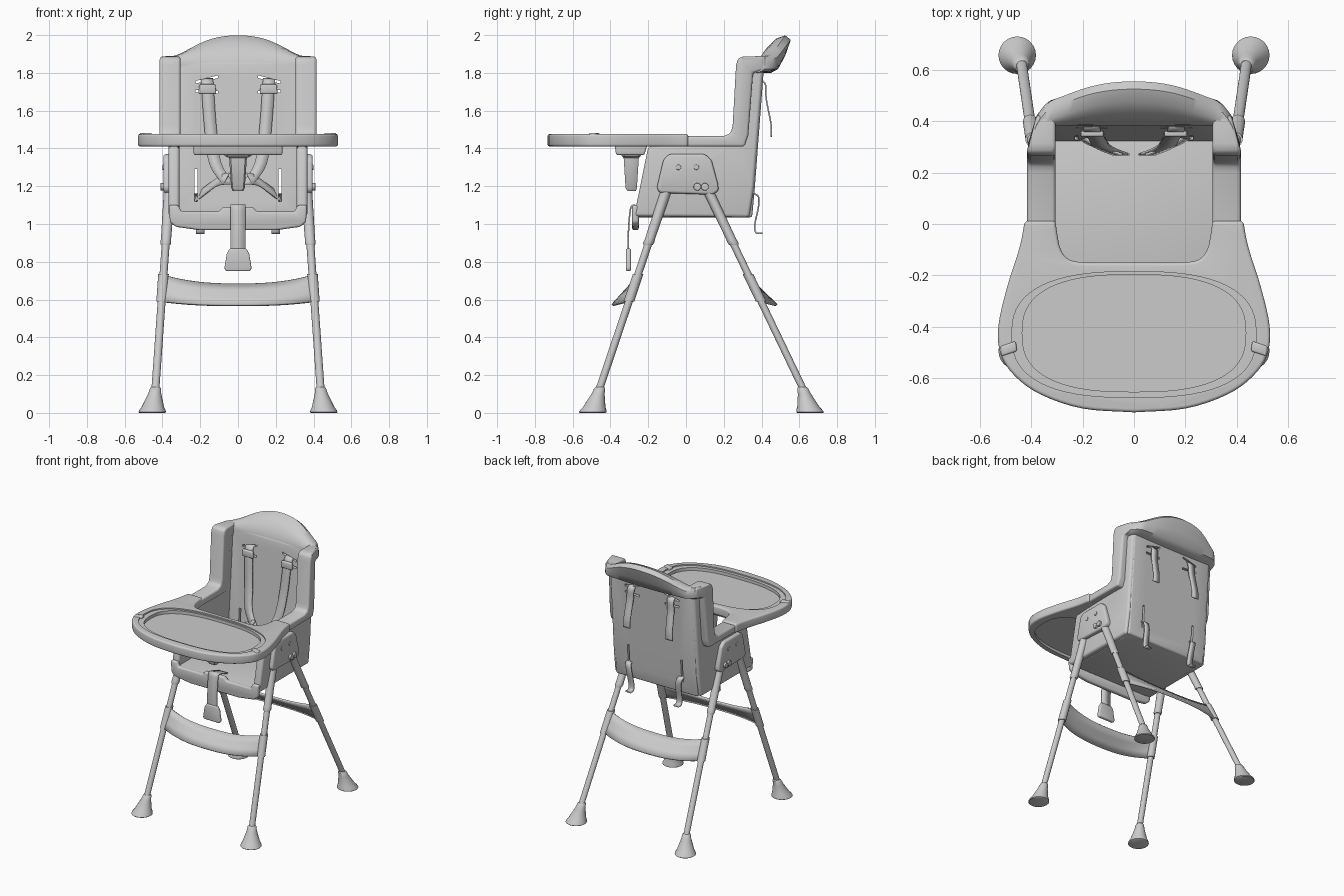
import bpy, bmesh, math
from mathutils import Vector

if "Cube" in bpy.data.objects:
    bpy.data.objects.remove(bpy.data.objects["Cube"])


def finish(name, bm):
    bmesh.ops.recalc_face_normals(bm, faces=bm.faces[:])
    me = bpy.data.meshes.new(name)
    bm.to_mesh(me)
    bm.free()
    ob = bpy.data.objects.new(name, me)
    bpy.context.collection.objects.link(ob)
    return ob


def smooth(pts, n=5):
    """Catmull-Rom curve through the points."""
    p = [Vector(q) for q in pts]
    p = [2 * p[0] - p[1]] + p + [2 * p[-1] - p[-2]]
    out = []
    for i in range(1, len(p) - 2):
        a, b, c, d = p[i - 1:i + 3]
        for k in range(n):
            t = k / n
            out.append(.5 * (2 * b + (c - a) * t + (2 * a - 5 * b + 4 * c - d) * t * t
                             + (3 * b - a - 3 * c + d) * t ** 3))
    return out + [p[-2]]


def prism(name, pts, axis, lo, hi, bevel=0, seg=3, taper=None):
    """Extrude a 2D outline along an axis and round its sharp edges."""
    place = {'x': lambda p, h: (h, p[0], p[1]), 'y': lambda p, h: (p[0], h, p[1]),
             'z': lambda p, h: (p[0], p[1], h)}[axis]
    bm = bmesh.new()
    a = [bm.verts.new(place(p, lo)) for p in pts]
    b = [bm.verts.new(place(p, hi)) for p in pts]
    bm.faces.new(a)
    bm.faces.new(b)
    for i in range(len(a)):
        j = (i + 1) % len(a)
        bm.faces.new((a[i], a[j], b[j], b[i]))
    if taper:  # pull the outer face inwards towards the back
        for v in b:
            v.co.x -= math.copysign(max(0, v.co.y - taper[0]) * taper[1], v.co.x)
    bmesh.ops.recalc_face_normals(bm, faces=bm.faces[:])
    if bevel:
        edges = [e for e in bm.edges if e.calc_face_angle(0) > .45]
        bmesh.ops.bevel(bm, geom=edges, offset=bevel, segments=seg, profile=.5,
                        affect='EDGES', clamp_overlap=True)
    return finish(name, bm)


def loft(name, rings):
    bm = bmesh.new()
    vs = [[bm.verts.new(p) for p in r] for r in rings]
    n = len(vs[0])
    for a, b in zip(vs, vs[1:]):
        for i in range(n):
            j = (i + 1) % n
            bm.faces.new((a[i], a[j], b[j], b[i]))
    bm.faces.new(vs[0])
    bm.faces.new(vs[-1])
    return finish(name, bm)


def circle(c, r, n=20):
    return [(c[0] + r * math.cos(2 * math.pi * i / n), c[1] + r * math.sin(2 * math.pi * i / n), c[2])
            for i in range(n)]


def sheet(name, rows, thick):
    bm = bmesh.new()
    vs = [[bm.verts.new(p) for p in r] for r in rows]
    for a, b in zip(vs, vs[1:]):
        for i in range(len(a) - 1):
            bm.faces.new((a[i], a[i + 1], b[i + 1], b[i]))
    ob = finish(name, bm)
    m = ob.modifiers.new("thickness", 'SOLIDIFY')
    m.thickness, m.offset = thick, 0
    return ob


def strap(name, pts, width, side=(1, 0, 0)):
    w = Vector(side).normalized() * width / 2
    return sheet(name, [(p - w, p + w) for p in smooth(pts)], .008)


def cut(ob, cutter):
    m = ob.modifiers.new("cut", 'BOOLEAN')
    m.object, m.operation, m.solver = cutter, 'DIFFERENCE', 'EXACT'
    bpy.context.view_layer.objects.active = ob
    bpy.ops.object.modifier_apply(modifier=m.name)
    bpy.data.objects.remove(cutter)


def oval(cx, cy, a, b, n=64, e=2.6):
    ang = [2 * math.pi * i / n for i in range(n)]
    f = lambda v: math.copysign(abs(v) ** (2 / e), v)
    return [(cx + a * f(math.cos(t)), cy + b * f(math.sin(t))) for t in ang]


# Seat floor, front lip and backrest
prism("seat_floor", [(-.27, 1.035), (-.27, 1.065), (.34, 1.065), (.34, 1.035)], 'x', -.33, .33, .01)
half = [(.08, 1.09), (.1, 1.065), (.3, 1.065), (.315, 1.1), (.366, 1.1), (.36, 1.01), (.33, .985), (.2, .967)]
prism("seat_front_lip", half + [(-x, z) for x, z in reversed(half)], 'y', -.285, -.25, .012)
back = prism("backrest", [(.32, 1.035), (.35, 1.035), (.365, 1.2), (.415, 1.86), (.385, 1.86), (.335, 1.2)],
             'x', -.34, .34, .013)
for s in (1, -1):
    for z, tilt in ((1.765, -.25), (1.70, .05)):
        q = [(s * (.165 + u), z + u * tilt + v) for u, v in ((-.06, -.007), (.06, -.007), (.06, .007), (-.06, .007))]
        cut(back, prism("slot", q, 'y', .2, .6))
    cut(back, prism("slot", [(s * .215, 1.12), (s * .229, 1.12), (s * .229, 1.29), (s * .215, 1.29)], 'y', .2, .6))

# Rolled crest on top of the backrest
mid = [(.39, 1.80), (.388, 1.86), (.425, 1.93), (.475, 1.98), (.525, 1.999), (.555, 1.975), (.525, 1.89),
       (.487, 1.82), (.45, 1.80)]
end = [(.385, 1.80), (.38, 1.85), (.385, 1.873), (.405, 1.886), (.45, 1.889), (.478, 1.875), (.482, 1.845),
       (.472, 1.82), (.44, 1.808)]
rings = []
for i in range(41):
    x = -.385 + .77 * i / 40
    t = min(abs(x) / .34, 1) ** 1.7
    t = t + (t * t * (3 - 2 * t) - t) * .5
    drop = max(0, (abs(x) - .31) / .075) ** 2 * .055
    rings.append([(x, m[0] * (1 - t) + e[0] * t - drop * (m[0] - .36) / .12, m[1] * (1 - t) + e[1] * t)
                  for m, e in zip(mid, end)])
loft("backrest_crest", rings)

# Side walls, arm and wing flanges, hubs
wall = [(-.2, 1.41), (-.275, 1.04), (.335, 1.035), (.36, 1.2), (.412, 1.86), (.28, 1.86), (.25, 1.45), (.22, 1.43)]
flange = [(-.02, 1.41), (-.02, 1.465), (.20, 1.465), (.235, 1.48), (.247, 1.52), (.265, 1.84), (.275, 1.875),
          (.30, 1.888), (.42, 1.888), (.43, 1.82), (.355, 1.80), (.33, 1.47), (.31, 1.41)]
hub = [(-.155, 1.19), (-.14, 1.165), (.14, 1.155), (.172, 1.175), (.17, 1.21), (.135, 1.34), (.10, 1.37),
       (-.09, 1.37), (-.12, 1.34)]
for s, tag in ((1, "right"), (-1, "left")):
    prism("side_wall_" + tag, wall, 'x', s * .31, s * .368, .02, 4, (.29, .15))
    prism("wing_flange_" + tag, flange, 'x', s * .305, s * .416, .022, 4, (.30, .3))
    prism("leg_hub_" + tag, hub, 'x', s * .335, s * .395, .013)
    for y, z, r in ((-.04, 1.3, .014), (.055, 1.3, .014), (.06, 1.197, .02), (.1, 1.197, .02)):
        prism("hub_bolt_" + tag, oval(y, z, r, r, 16, 2), 'x', s * .38, s * (.40 if z > 1.25 else .41), .003)

# Legs with sleeves and flared feet
for s, tag in ((1, "right"), (-1, "left")):
    for nm, foot, top in (("front", (.437, -.457, .13), (.362, -.10, 1.19)),
                          ("back", (.437, .618, .13), (.362, .11, 1.19))):
        f, t = Vector((s * foot[0],) + foot[1:]), Vector((s * top[0],) + top[1:])

        def at(z):
            return f.lerp(t, (z - .13) / 1.06)
        loft(nm + "_leg_" + tag, [circle(at(.1), .021), circle(at(.9), .021)])
        loft(nm + "_leg_sleeve_" + tag, [circle(at(.89), .025), circle(at(.9), .029), circle(at(.92), .027),
                                         circle(at(1.19), .03)])
        loft(nm + "_footrest_clamp_" + tag, [circle(at(.59), .028), circle(at(.735), .028)])
        g = Vector((s * .455, -.495 if nm == "front" else .658, 0))
        loft(nm + "_foot_" + tag, [circle(g + Vector((0, 0, z)) + (f - g).to_2d().to_3d() * z / .13, r, 24)
                                   for z, r in ((0, .068), (.004, .073), (.014, .07), (.03, .06), (.1, .035),
                                                (.13, .029), (.137, .022))])

# Bowed cross bands between the legs
for nm, sg, yt, yb in (("front_footrest", -1, .255, .305), ("back_brace", 1, .33, .395)):
    rows = []
    for i in range(29):
        u = -1 + i / 14
        b = 1 - abs(u) ** 2.5
        p = Vector((.4 * u, sg * (yt + .035 * b), .73 - .05 * b))
        q = Vector((.41 * u, sg * (yb + .085 * b), .59 - .02 * b))
        rows.append([p.lerp(q, k / 3) for k in range(4)])
    sheet(nm, rows, .014)

# Tray with rim groove, sunken top and hollow underside
inner = smooth([(.19, -.15), (.25, -.14), (.285, -.10), (.30, -.03), (.305, .012)], 3)
outer = smooth([(.425, .012), (.445, -.09), (.495, -.25), (.528, -.40), (.518, -.51), (.46, -.595), (.36, -.665),
                (.2, -.718), (0, -.733)], 4)
right = [tuple(p) for p in inner + outer]
tray = prism("tray", right + [(-x, y) for x, y in reversed(right[:-1])], 'z', 1.41, 1.477, .018, 4)
cut(tray, prism("cutter", oval(0, -.43, .475, .245), 'z', 1.468, 1.6))
cut(tray, prism("cutter", oval(0, -.425, .435, .228), 'z', 1.445, 1.6))
cut(tray, prism("cutter", oval(0, -.435, .465, .25), 'z', 1.3, 1.43))
for s in (1, -1):
    prism("tray_latch", [(s * (.485 + u), -.485 + v) for u, v in ((-.03, -.01), (.03, -.03), (.035, .01), (-.025, .03))],
          'z', 1.45, 1.483, .008)

# Mount and post under the tray
prism("tray_mount", [(-.38, 1.435), (-.37, 1.365), (-.22, 1.365), (-.2, 1.435)], 'x', -.235, .235, .01)


def box_ring(w, y0, y1, z):
    return [(x * .8 * w if k else x * w, y, z) for x, y, k in
            ((-1, y0 + .015, 0), (-1, y0, 1), (1, y0, 1), (1, y0 + .015, 0),
             (1, y1 - .015, 0), (1, y1, 1), (-1, y1, 1), (-1, y1 - .015, 0))]


loft("crotch_post", [box_ring(.075, -.345, -.235, 1.38), box_ring(.07, -.34, -.24, 1.36), box_ring(.047, -.33, -.25, 1.35),
                     box_ring(.036, -.32, -.26, 1.19), box_ring(.028, -.31, -.265, 1.175)])

# Harness straps and buckles
for s in (1, -1):
    strap("shoulder_strap", [(s * .165, .40, 1.77), (s * .162, .36, 1.73), (s * .145, .335, 1.5), (s * .12, .30, 1.32),
                             (s * .05, .27, 1.21)], .065)
    strap("lap_strap", [(s * .06, .27, 1.24), (s * .10, .285, 1.23), (s * .17, .315, 1.18), (s * .222, .35, 1.14)],
          .07, (-s * .5, 0, 1))
    prism("strap_slider", [(s * .115, 1.69), (s * .21, 1.69), (s * .205, 1.74), (s * .12, 1.74)], 'y', .34, .362, .007)
    strap("back_shoulder_strap", [(s * .165, .39, 1.765), (s * .165, .42, 1.74), (s * .17, .425, 1.66),
                                  (s * .175, .45, 1.53), (s * .178, .452, 1.46)], .055)
    strap("back_lap_strap", [(s * .222, .34, 1.16), (s * .215, .38, 1.15), (s * .205, .385, 1.1), (s * .2, .365, 1.0),
                             (s * .2, .37, .955), (s * .2, .405, .95)], .045)
strap("crotch_strap", [(0, -.18, 1.07), (0, -.24, 1.09), (0, -.285, 1.097), (0, -.298, 1.05), (0, -.305, .95),
                       (0, -.305, .84)], .08)
prism("crotch_buckle", [(-.045, .87), (-.06, .84), (-.072, .765), (-.065, .75), (.065, .75), (.072, .765), (.06, .84),
                        (.045, .87)], 'y', -.318, -.292, .008)

# Smooth shading that keeps crisp edges
bpy.ops.object.select_all(action='SELECT')
bpy.context.view_layer.objects.active = tray
bpy.ops.object.shade_smooth_by_angle(angle=math.radians(38))
